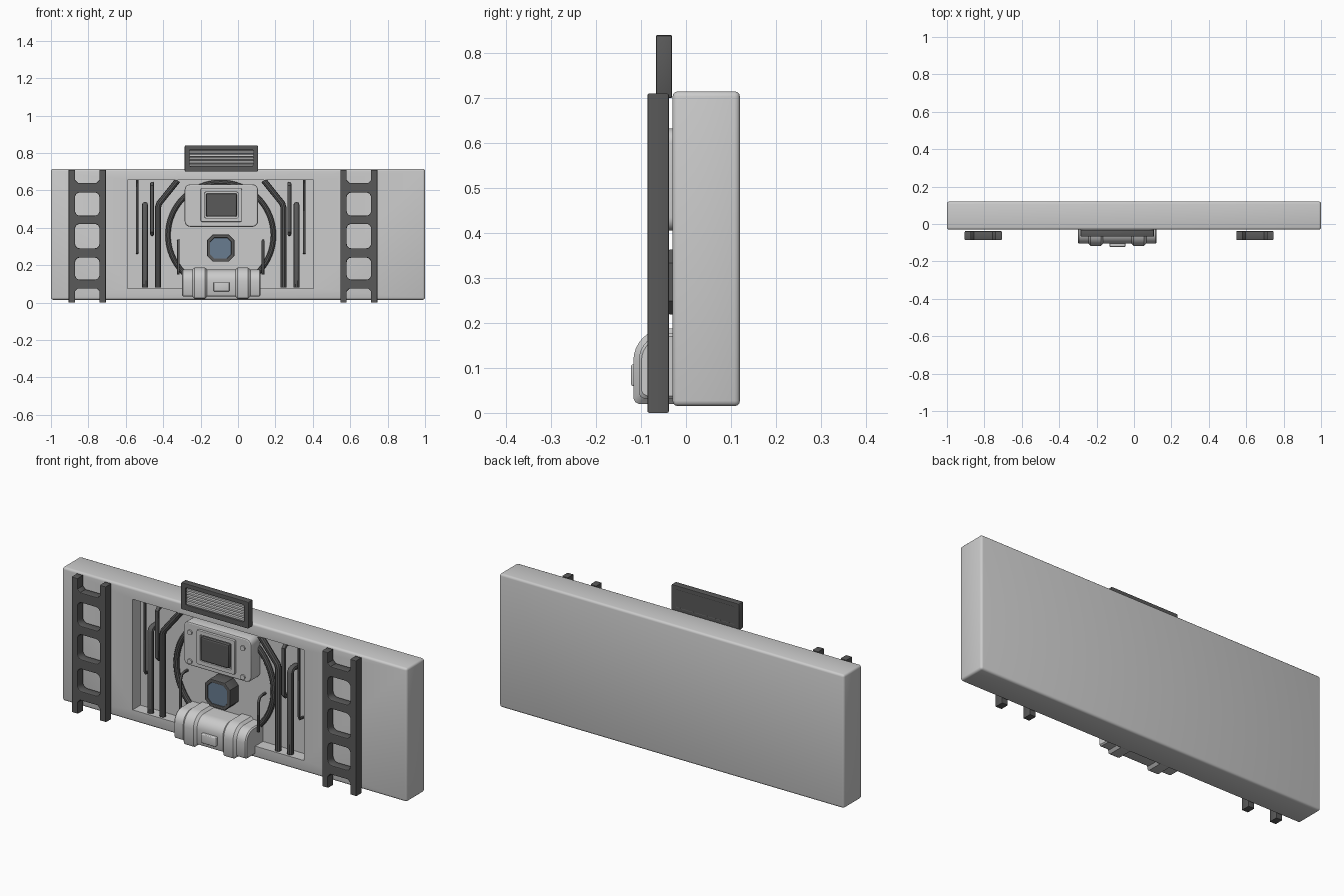
import bpy, bmesh, math

if "Cube" in bpy.data.objects:
    bpy.data.objects.remove(bpy.data.objects["Cube"])

CX = -0.0925  # centre line of the equipment bay
BACK = 0.035  # back face of the bay


def material(name, col):
    m = bpy.data.materials.new(name)
    m.diffuse_color = (*col, 1)
    m.use_nodes = True
    m.node_tree.nodes["Principled BSDF"].inputs["Base Color"].default_value = m.diffuse_color
    return m


DARK = material("dark_metal", (0.1, 0.1, 0.1))
GLASS = material("blue_glass", (0.14, 0.2, 0.28))


def finish(ob, mat=None):
    bpy.ops.object.select_all(action='DESELECT')
    ob.select_set(True)
    bpy.context.view_layer.objects.active = ob
    if ob.type == 'CURVE' or ob.modifiers:
        bpy.ops.object.convert(target='MESH')
        ob = bpy.context.view_layer.objects.active
    bpy.ops.object.shade_smooth_by_angle(angle=math.radians(35))
    if mat:
        ob.data.materials.clear()
        ob.data.materials.append(mat)
    return ob


def box(name, x0, x1, y0, y1, z0, z1, bevel=0.0, mat=None, seg=3):
    bpy.ops.mesh.primitive_cube_add(size=1)
    ob = bpy.context.object
    ob.name = name
    for v in ob.data.vertices:
        v.co = ((x0 + x1) / 2 + v.co.x * (x1 - x0),
                (y0 + y1) / 2 + v.co.y * (y1 - y0),
                (z0 + z1) / 2 + v.co.z * (z1 - z0))
    if bevel:
        m = ob.modifiers.new("bevel", 'BEVEL')
        m.width, m.segments = bevel, seg
    return finish(ob, mat)


def rrect(x0, x1, z0, z1, r, n=5):
    pts = []
    for k, (cx, cz) in enumerate([(x1 - r, z1 - r), (x0 + r, z1 - r), (x0 + r, z0 + r), (x1 - r, z0 + r)]):
        for i in range(n + 1):
            a = math.pi / 2 * (k + i / n)
            pts.append((cx + r * math.cos(a), cz + r * math.sin(a)))
    return pts


def add_spline(cu, pts, cyclic):
    sp = cu.splines.new('POLY')
    sp.points.add(len(pts) - 1)
    for p, c in zip(sp.points, pts):
        p.co = (c[0], c[1], c[2] if len(c) > 2 else 0, 1)
    sp.use_cyclic_u = cyclic


def plate(name, outlines, y0, y1, bevel=0.003, mat=None):
    """Front-facing plate from an outline plus hole outlines (x, z)."""
    cu = bpy.data.curves.new(name, 'CURVE')
    cu.dimensions, cu.fill_mode = '2D', 'BOTH'
    cu.extrude = (y1 - y0) / 2 - bevel
    cu.bevel_depth, cu.bevel_resolution, cu.offset = bevel, 1, -bevel
    for o in outlines:
        add_spline(cu, o, True)
    ob = bpy.data.objects.new(name, cu)
    bpy.context.collection.objects.link(ob)
    ob.rotation_euler.x = math.pi / 2
    ob.location.y = (y0 + y1) / 2
    return finish(ob, mat)


def pipe(name, pts, r):
    """Round pipe through points, made on both sides of the bay."""
    for side, s in (("left", -1), ("right", 1)):
        cu = bpy.data.curves.new(name, 'CURVE')
        cu.dimensions, cu.bevel_depth, cu.bevel_resolution = '3D', r, 3
        cu.use_fill_caps = True
        add_spline(cu, [(CX + s * d, y, z) for d, y, z in pts], False)
        ob = bpy.data.objects.new(f"{name}_{side}", cu)
        bpy.context.collection.objects.link(ob)
        finish(ob, DARK)


# Wall block with recessed bay
wall = box("wall", -1, 1, -0.03, 0.12, 0.015, 0.715, 0.012)
cutter = box("bay_cutter", -0.59, 0.405, -0.2, BACK, 0.075, 0.655)
m = wall.modifiers.new("bay", 'BOOLEAN')
m.object, m.solver = cutter, 'EXACT'
finish(wall)
bpy.data.objects.remove(cutter)

# Ladders
for side, x0 in (("left", -0.905), ("right", 0.547)):
    x1, w = x0 + 0.198, 0.034
    a, b = x0 + w, x1 - w
    c = 0.015
    outer = [(x0, 0), (a, 0), (a, 0.075 - c), (a + c, 0.075), (b - c, 0.075), (b, 0.075 - c), (b, 0), (x1, 0),
             (x1, 0.71), (b, 0.71), (b, 0.64 + c), (b - c, 0.64), (a + c, 0.64), (a, 0.64 + c), (a, 0.71), (x0, 0.71)]
    holes = [rrect(a, b, z0, z1, 0.025) for z0, z1 in ((0.123, 0.24), (0.29, 0.42), (0.465, 0.588))]
    plate(f"ladder_{side}", [outer] + holes, -0.086, -0.038, 0.004, DARK)

# Louvred vent on top
plate("vent_frame", [rrect(-0.285, 0.107, 0.70, 0.84, 0.006, 2), rrect(-0.257, 0.079, 0.728, 0.818, 0.004, 2)],
      -0.067, -0.031, 0.003, DARK)
box("vent_back", -0.27, 0.09, -0.045, -0.032, 0.715, 0.83, mat=DARK)
for i in range(5):
    z = 0.738 + i * 0.0175
    slat = box(f"vent_slat_{i}", -0.258, 0.08, -0.058, -0.044, z - 0.005, z + 0.005)
    for v in slat.data.vertices:
        if v.co.y < -0.05:
            v.co.z -= 0.004

# Large ring pipe on the back of the bay
bpy.ops.mesh.primitive_torus_add(major_radius=0.282, minor_radius=0.014, major_segments=64, minor_segments=10,
                                 location=(CX, BACK - 0.01, 0.36), rotation=(math.pi / 2, 0, 0))
bpy.context.object.name = "ring_pipe"
finish(bpy.context.object, DARK)

# Pipes: (distance from centre line, y, z)
pipe("bent_pipe", [(0.335, -0.012, 0.08), (0.335, -0.012, 0.51), (0.329, -0.012, 0.53), (0.23, -0.012, 0.653)], 0.016)
pipe("upright_pipe", [(0.405, -0.012, 0.08), (0.405, -0.012, 0.505), (0.405, -0.006, 0.517),
                      (0.405, 0.006, 0.522), (0.405, BACK, 0.522)], 0.016)
pipe("short_pipe", [(0.367, BACK, 0.635), (0.367, 0, 0.635), (0.367, -0.012, 0.622), (0.367, -0.012, 0.38),
                    (0.367, 0, 0.367), (0.367, BACK, 0.367)], 0.011)
pipe("side_cable", [(0.447, 0, 0.654), (0.447, 0, 0.28), (0.447, 0.006, 0.267), (0.447, BACK, 0.265)], 0.007)
pipe("front_cable", [(0.226, -0.02, 0.15), (0.226, -0.02, 0.305), (0.226, -0.01, 0.325), (0.226, 0.005, 0.331),
                     (0.226, BACK, 0.331)], 0.007)

# Display panel
plate("display_panel", [rrect(-0.285, 0.107, 0.405, 0.632, 0.03)], -0.045, BACK, 0.007)
plate("display_frame", [rrect(-0.2, 0.021, 0.432, 0.611, 0.008, 2), rrect(-0.178, 0, 0.453, 0.59, 0.005, 2)],
      -0.06, -0.044, 0.003)
plate("display_screen", [rrect(-0.172, -0.006, 0.459, 0.584, 0.008, 2)], -0.068, -0.044, 0.008, DARK)
for i, (x, z) in enumerate([(-0.246, 0.58), (0.061, 0.58), (-0.246, 0.428), (0.061, 0.428)]):
    bpy.ops.mesh.primitive_cylinder_add(vertices=16, radius=0.013, depth=0.012, location=(x, -0.046, z),
                                        rotation=(math.pi / 2, 0, 0))
    bpy.context.object.name = f"panel_bolt_{i}"
    finish(bpy.context.object)

# Eight-sided lamp
lz = 0.291
plate("lamp_housing", [rrect(CX - 0.073, CX + 0.073, lz - 0.072, lz + 0.072, 0.03, 1),
                       rrect(CX - 0.056, CX + 0.056, lz - 0.055, lz + 0.055, 0.022, 1)], -0.04, BACK, 0.004, DARK)
plate("lamp_glass", [rrect(CX - 0.058, CX + 0.058, lz - 0.057, lz + 0.057, 0.022, 1)], -0.035, BACK, 0.002, GLASS)

# Tank: D-shaped section lofted along x, swelling at two bands
bm = bmesh.new()
half = [(0.0, 0.0), (0.105, 0.0), (0.15, 0.012), (0.198, 0.012), (0.21, 0.0)]  # (distance from inner edge, -)
stations = [(-0.21, -0.006), (-0.204, 0), (-0.155, 0), (-0.142, 0.012), (-0.088, 0.012), (-0.075, 0)]
stations += [(-x, g) for x, g in reversed(stations)]
rings = []
for dx, g in stations:
    f, t, b, r = -0.105 - g, 0.176 + g, 0.032 - g, 0.06 + g
    sec = [(BACK, b), (f + 0.012, b), (f + 0.004, b + 0.004), (f, b + 0.012)]
    sec += [(f + r - r * math.cos(a), t - r + r * math.sin(a)) for a in [math.pi / 2 * i / 8 for i in range(9)]]
    sec += [(BACK, t)]
    rings.append([bm.verts.new((CX + 0.003 + dx, y, z)) for y, z in sec])
for p, q in zip(rings, rings[1:]):
    for i in range(len(p)):
        j = (i + 1) % len(p)
        bm.faces.new((p[i], p[j], q[j], q[i]))
bm.faces.new(rings[0])
bm.faces.new(rings[-1])
bmesh.ops.recalc_face_normals(bm, faces=bm.faces)
me = bpy.data.meshes.new("tank")
bm.to_mesh(me)
tank = bpy.data.objects.new("tank", me)
bpy.context.collection.objects.link(tank)
finish(tank)
box("tank_latch", -0.131, -0.046, -0.122, -0.1, 0.06, 0.108, 0.004)
